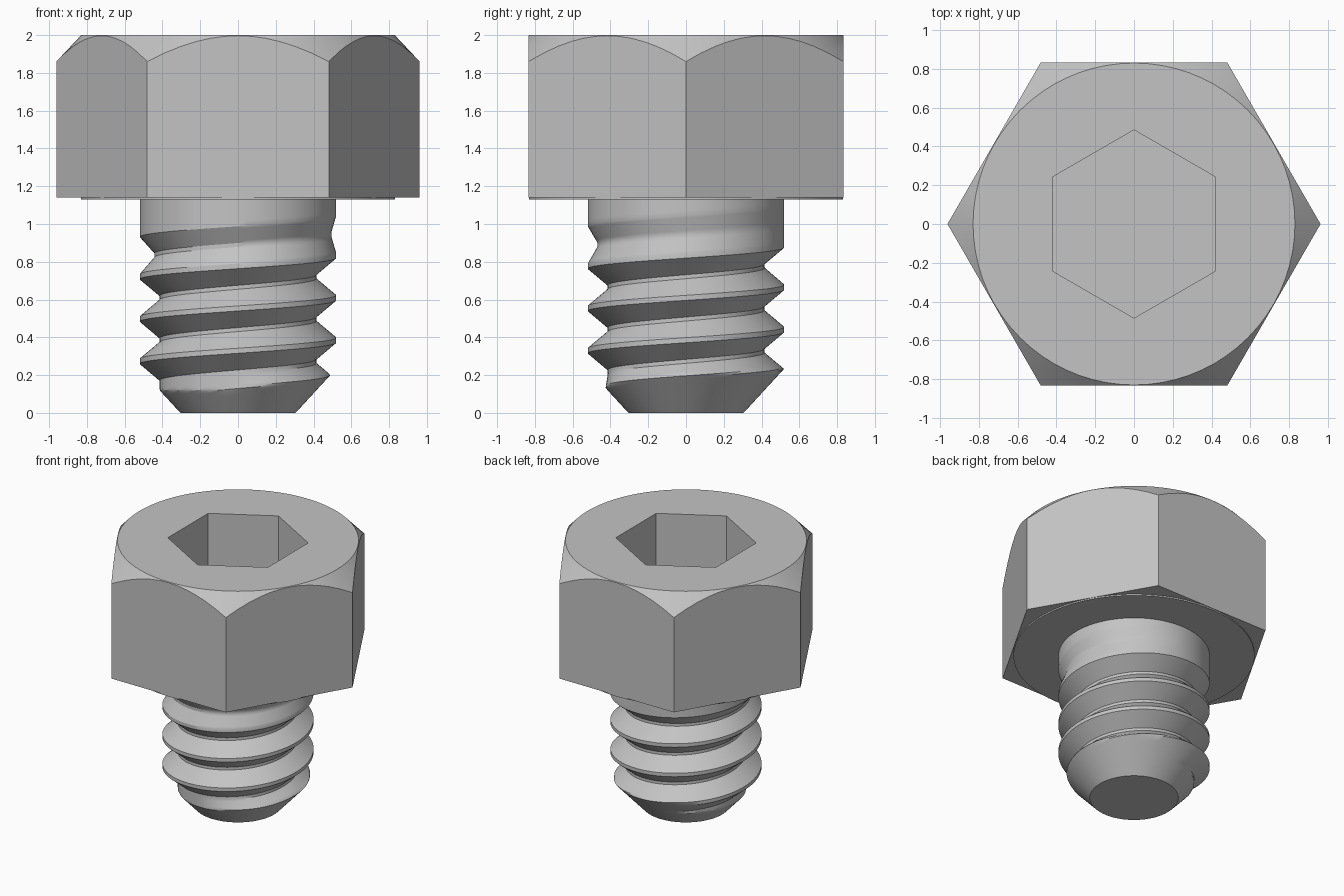
import bpy
import bmesh
from math import cos, sin, pi, floor, radians

cube = bpy.data.objects.get("Cube")
if cube:
    bpy.data.objects.remove(cube, do_unlink=True)

# One plain steel colour
steel = bpy.data.materials.new("steel_grey")
steel.use_nodes = True
GREY = (0.55, 0.55, 0.55, 1)
steel.diffuse_color = GREY
steel.node_tree.nodes["Principled BSDF"].inputs["Base Color"].default_value = GREY

N = 72                      # steps around the axis
ANGLES = [2 * pi * k / N for k in range(N)]
TOP, WASHER_Z, HEX_Z = 2.0, 1.13, 1.14
FACE_R, HEX_R, SOCKET_R = 0.83, 0.962, 0.485


def clamp(v, lo=0.0, hi=1.0):
    return max(lo, min(hi, v))


def hex_radius(angle, corner, turn=0.0):
    """Distance to a hexagon's edge; turn is the angle of its first corner."""
    a = (angle - turn + 1e-9) % (pi / 3) - pi / 6
    return corner * cos(pi / 6) / cos(a)


def finish(bm, name):
    bmesh.ops.recalc_face_normals(bm, faces=bm.faces)
    mesh = bpy.data.meshes.new(name)
    bm.to_mesh(mesh)
    bm.free()
    mesh.materials.append(steel)
    obj = bpy.data.objects.new(name, mesh)
    bpy.context.collection.objects.link(obj)
    bpy.ops.object.select_all(action="DESELECT")
    obj.select_set(True)
    bpy.context.view_layer.objects.active = obj
    bpy.ops.object.shade_smooth_by_angle(angle=radians(30))
    return obj


# Hex head: washer face, flats, conical chamfer and hex socket as stacked rings
def outer(a):
    return hex_radius(a, HEX_R)


def socket(a):
    return hex_radius(a, SOCKET_R, pi / 6)


def circle(a):
    return FACE_R


def chamfer_z(a):
    return TOP - (outer(a) - FACE_R) * 1.06


head_rings = [
    (circle, lambda a: WASHER_Z),
    (circle, lambda a: HEX_Z),
    (outer, lambda a: HEX_Z),
    (outer, chamfer_z),
    (circle, lambda a: TOP),
    (socket, lambda a: TOP),
    (socket, lambda a: TOP - 0.5),
]
bm = bmesh.new()
rings = [[bm.verts.new((r(a) * cos(a), r(a) * sin(a), z(a))) for a in ANGLES]
         for r, z in head_rings]
for low, high in zip(rings, rings[1:]):
    for k in range(N):
        n = (k + 1) % N
        bm.faces.new((low[k], low[n], high[n], high[k]))
bm.faces.new(rings[0])
bm.faces.new(rings[-1])
finish(bm, "hex_head")

# Threaded shank: right-hand helix, fading groove on top, conical tip below
PITCH, CREST_Z = 0.224, 0.385
MAJOR, DEPTH = 0.52, 0.105
CREST_FLAT, FLANK = 0.06, 0.393      # fractions of the pitch
SHANK_TOP = 1.15


def shank_radius(z, angle):
    turn = angle / (2 * pi)
    q = (z - CREST_Z) / PITCH - turn
    u = q - floor(q)
    root_z = CREST_Z + PITCH * (floor(q) + 0.5 + turn)
    crest_z = CREST_Z + PITCH * (floor(q + 0.5) + turn)
    groove = clamp((0.5 - abs(u - 0.5) - CREST_FLAT) / FLANK)
    ridge = clamp((crest_z - 0.1) / 0.06)
    depth = DEPTH * clamp((1.0 - root_z) / PITCH)
    return min(MAJOR - depth * (1 - ridge * (1 - groove)), 0.305 + 0.92 * z)


# Sample points along one pitch, placed on the profile's corners
corners = [-CREST_FLAT, CREST_FLAT, CREST_FLAT + FLANK, 1 - CREST_FLAT - FLANK, 1 - CREST_FLAT]
steps = []
for (a, b), count in zip(zip(corners, corners[1:]), (1, 8, 1, 8)):
    steps += [a + (b - a) * i / count for i in range(count)]
levels = [n + s for n in range(-4, 6) for s in steps]

bm = bmesh.new()
columns = []
for a in ANGLES:
    column = []
    for level in levels:
        z = clamp(CREST_Z + PITCH * (level + a / (2 * pi)), 0.0, SHANK_TOP)
        r = shank_radius(z, a)
        column.append(bm.verts.new((r * cos(a), r * sin(a), z)))
    columns.append(column)
for k in range(N):
    # The last column joins the first one a full pitch higher
    shift = len(steps) if k == N - 1 else 0
    here, there = columns[k], columns[(k + 1) % N][shift:]
    for i in range(len(there) - 1):
        bm.faces.new((here[i], there[i], there[i + 1], here[i + 1]))
bmesh.ops.remove_doubles(bm, verts=bm.verts, dist=0.0004)
bmesh.ops.dissolve_degenerate(bm, dist=0.0002, edges=bm.edges)
loose = [v for v in bm.verts if not v.link_faces]
bmesh.ops.delete(bm, geom=loose, context="VERTS")
bmesh.ops.holes_fill(bm, edges=[e for e in bm.edges if e.is_boundary], sides=0)
finish(bm, "threaded_shank")
